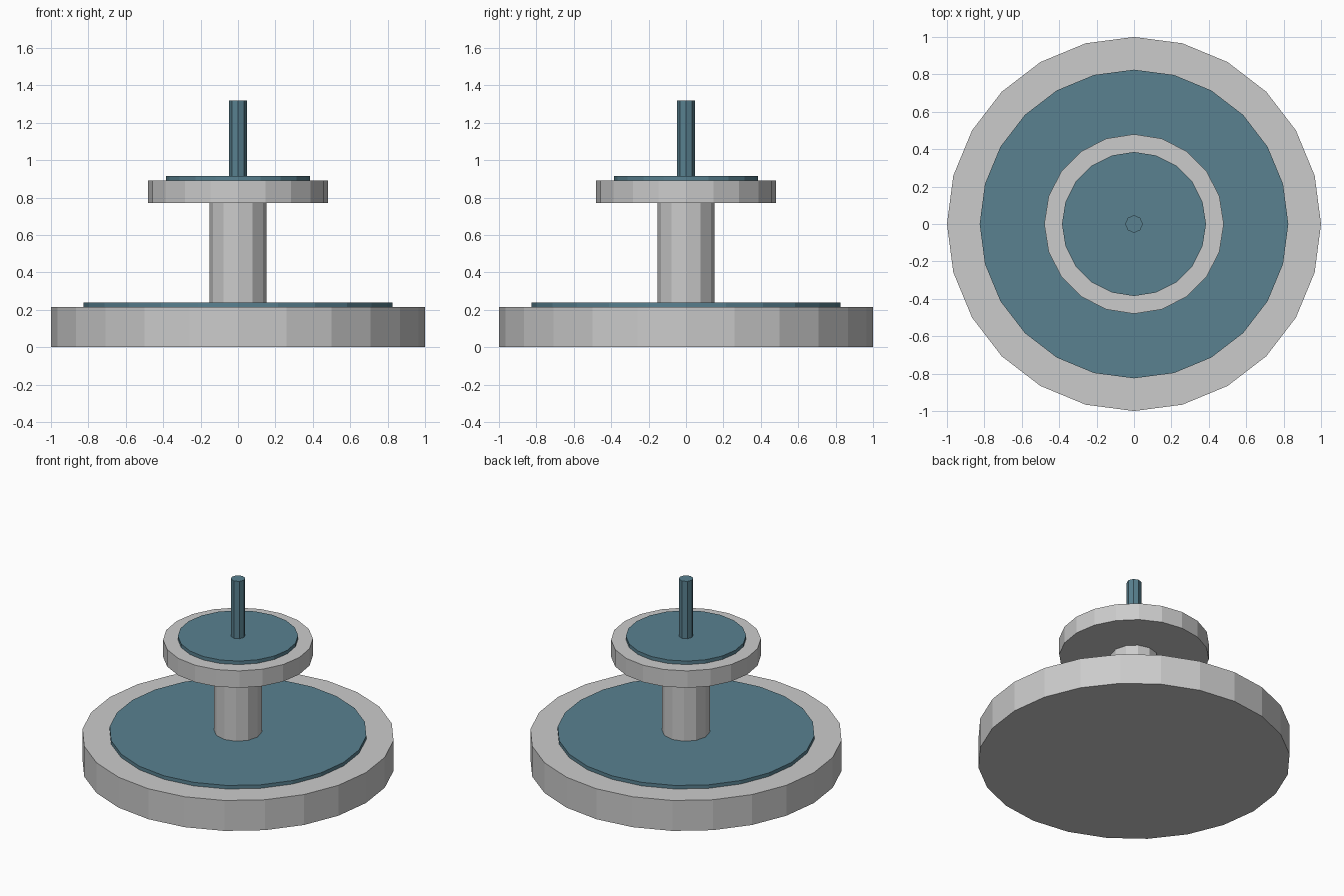
import bpy

if "Cube" in bpy.data.objects:
    bpy.data.objects.remove(bpy.data.objects["Cube"])

# Water material
water = bpy.data.materials.new("water")
water.diffuse_color = (0.10, 0.22, 0.28, 1)
water.use_nodes = True
water.node_tree.nodes["Principled BSDF"].inputs["Base Color"].default_value = water.diffuse_color


def disc(name, radius, z0, z1, sides, mat=None):
    """Upright flat-shaded prism between two heights, with a corner on +Y."""
    bpy.ops.mesh.primitive_cylinder_add(
        vertices=sides, radius=radius, depth=z1 - z0, location=(0, 0, (z0 + z1) / 2))
    ob = bpy.context.object
    ob.name = name
    if mat:
        ob.data.materials.append(mat)
    return ob


# Stone tiers and pedestal
disc("lower_basin", 1.0, 0.0, 0.215, 24)
disc("pedestal", 0.153, 0.2, 0.79, 12)
disc("upper_basin", 0.48, 0.77, 0.89, 20)

# Water surfaces and central jet
disc("lower_water", 0.825, 0.19, 0.24, 24, water)
disc("upper_water", 0.385, 0.87, 0.915, 20, water)
disc("water_jet", 0.047, 0.89, 1.32, 8, water)
